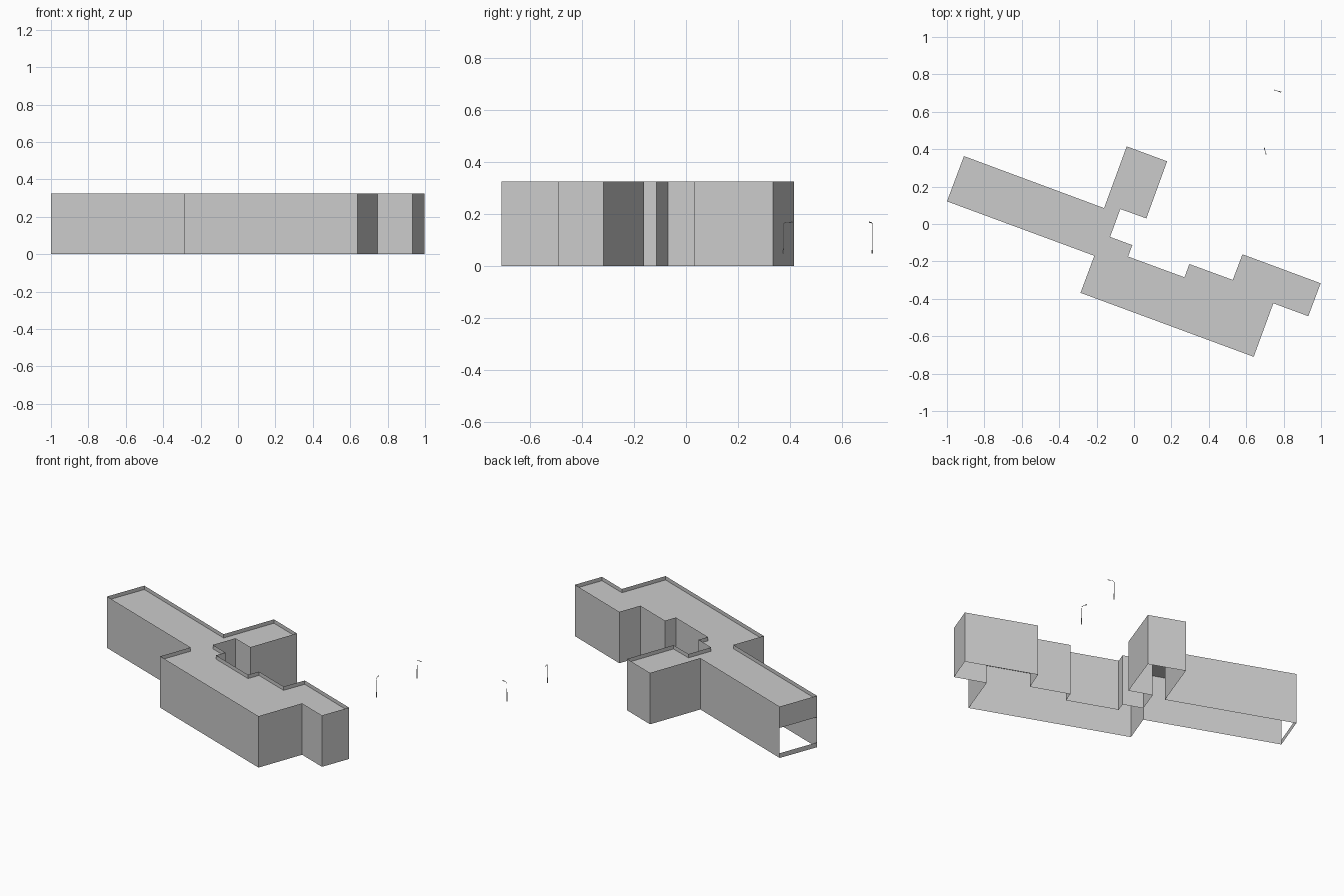
import bpy
import bmesh
from mathutils import Vector

if "Cube" in bpy.data.objects:
    bpy.data.objects.remove(bpy.data.objects["Cube"])

H, ROOF_Z = 0.325, 0.301          # parapet top, sunken roof level
SILL, LINTEL = 0.03, 0.19         # open slot in the left end wall

# footprint, counter-clockwise, starting with the left end wall
OUTLINE = [(-0.909, 0.363), (-1.0, 0.121), (-0.212, -0.17), (-0.286, -0.368),
           (0.64, -0.71), (0.745, -0.424), (0.932, -0.493), (0.998, -0.317),
           (0.58, -0.162), (0.528, -0.299), (0.296, -0.214), (0.27, -0.285),
           (-0.032, -0.174), (-0.009, -0.113), (-0.128, -0.069), (-0.073, 0.08),
           (0.066, 0.03), (0.177, 0.335), (-0.039, 0.415), (-0.16, 0.085)]


def finish(bm, name):
    mesh = bpy.data.meshes.new(name)
    bm.to_mesh(mesh)
    bm.free()
    obj = bpy.data.objects.new(name, mesh)
    bpy.context.collection.objects.link(obj)
    return obj


def wall(bm, a, b, z0, z1):
    bm.faces.new([bm.verts.new((*p, z)) for p, z in
                  ((a, z0), (b, z0), (b, z1), (a, z1))])


# outer walls: thin sheets rising past the roof as a parapet, open underneath
bm = bmesh.new()
for i, a in enumerate(OUTLINE):
    b = OUTLINE[(i + 1) % len(OUTLINE)]
    spans = [(0, SILL), (LINTEL, H)] if i == 0 else [(0, H)]
    for z0, z1 in spans:
        wall(bm, a, b, z0, z1)
bmesh.ops.remove_doubles(bm, verts=bm.verts, dist=1e-5)
finish(bm, "building_walls")

# flat roof just below the parapet
bm = bmesh.new()
bm.faces.new([bm.verts.new((x, y, ROOF_Z)) for x, y in OUTLINE])
finish(bm, "flat_roof")


def rod(bm, p, q, r, r2=None, sides=8):
    p, q = Vector(p), Vector(q)
    d = q - p
    made = bmesh.ops.create_cone(bm, cap_ends=True, segments=sides, radius1=r,
                                 radius2=r if r2 is None else r2, depth=d.length)
    rot = d.to_track_quat('Z', 'Y')
    for v in made["verts"]:
        v.co = rot @ v.co + (p + q) / 2


def street_lamp(name, pole, head):
    x, y = pole
    h = Vector((*head, 0.168))
    top = Vector((x, y, 0.163))
    bm = bmesh.new()
    rod(bm, (x, y, 0.048), (x, y, 0.062), 0.003)           # base
    rod(bm, (x, y, 0.062), top, 0.0018, 0.0012)            # pole
    neck = top.lerp(h, 0.25)
    neck.z = 0.168
    rod(bm, top, neck, 0.0012)                             # bend
    rod(bm, neck, h, 0.0012)                               # arm
    rod(bm, top.lerp(h, 0.65) + Vector((0, 0, 0.001)), h, 0.0025)  # lamp head
    finish(bm, name)


street_lamp("street_lamp_near", (0.706, 0.374), (0.696, 0.409))
street_lamp("street_lamp_far", (0.75, 0.716), (0.787, 0.705))
